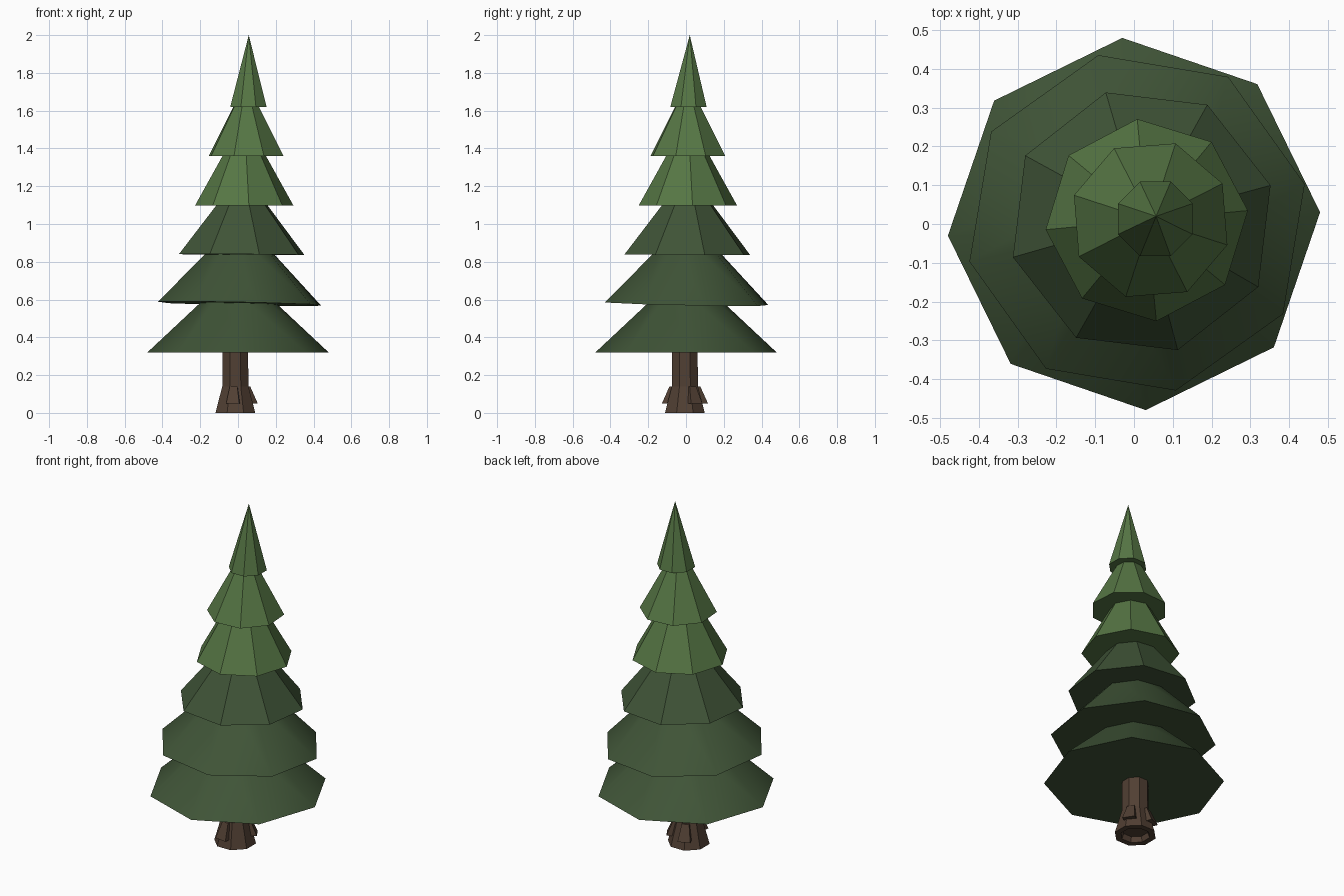
import bpy, bmesh, math
from mathutils import Vector, Matrix

cube = bpy.data.objects.get("Cube")
if cube:
    bpy.data.objects.remove(cube, do_unlink=True)


def material(name, rgb):
    mat = bpy.data.materials.new(name)
    mat.use_nodes = True
    mat.diffuse_color = (*rgb, 1)
    mat.node_tree.nodes["Principled BSDF"].inputs["Base Color"].default_value = (*rgb, 1)
    return mat


DARK_GREEN = material("dark_green", (0.050, 0.088, 0.038))
LIGHT_GREEN = material("light_green", (0.092, 0.180, 0.058))
BARK = material("bark_brown", (0.082, 0.050, 0.033))


def finish(bm, name, mat, smooth=False):
    bmesh.ops.recalc_face_normals(bm, faces=bm.faces)
    mesh = bpy.data.meshes.new(name)
    bm.to_mesh(mesh)
    bm.free()
    mesh.materials.append(mat)
    obj = bpy.data.objects.new(name, mesh)
    bpy.context.collection.objects.link(obj)
    if smooth:
        bpy.ops.object.select_all(action="DESELECT")
        obj.select_set(True)
        bpy.context.view_layer.objects.active = obj
        bpy.ops.object.shade_smooth_by_angle(angle=math.radians(40))
    return obj


def tier(name, mat, base, radius, top_radius, height, turn, tilt=0, smooth=False, lean=(0, 0)):
    """Eight-sided skirt of foliage, closed underneath, leaning by a small offset."""
    bm = bmesh.new()
    bmesh.ops.create_cone(bm, cap_ends=True, segments=8, radius1=radius,
                          radius2=top_radius, depth=height)
    bmesh.ops.translate(bm, verts=bm.verts, vec=(0, 0, height / 2))
    # The cone's first vertex is brought to +x before turning
    first = min((math.atan2(v.co.y, v.co.x) % (math.pi / 4) for v in bm.verts if v.co.z < height / 2))
    spin = Matrix.Rotation(math.radians(turn) - first, 3, "Z")
    bmesh.ops.rotate(bm, verts=bm.verts, matrix=spin)
    for v in bm.verts:
        k = v.co.z / height
        v.co.x += lean[0] * k
        v.co.y += lean[1] * k
    obj = finish(bm, name, mat, smooth)
    obj.location = base
    obj.rotation_euler = (-tilt, tilt, 0)
    return obj


# Foliage, bottom to top
tier("foliage_lowest", DARK_GREEN, (0, 0, 0.32), 0.481, 0.16, 0.30, 3.6, smooth=True)
tier("foliage_low", DARK_GREEN, (0.008, 0.003, 0.578), 0.444, 0.14, 0.31, 13, 0.02, True)
tier("foliage_middle", DARK_GREEN, (0.02, 0.007, 0.838), 0.345, 0.11, 0.30, 15.6, 0.007)
tier("foliage_upper_middle", LIGHT_GREEN, (0.033, 0.01, 1.097), 0.262, 0.095, 0.30, 5.4)
tier("foliage_upper", LIGHT_GREEN, (0.043, 0.01, 1.36), 0.208, 0.055, 0.29, 27)
tier("foliage_tip", LIGHT_GREEN, (0.055, 0.013, 1.62), 0.104, 0, 0.38, 22.5, lean=(0.002, 0.007))

# Trunk with a flared foot and a recessed underside: (height, radius) rings
bm = bmesh.new()
centre = Vector((-0.014, -0.006, 0))
profile = [(0.03, 0.07), (0, 0.08), (0, 0.114), (0.14, 0.075), (0.4, 0.072)]
rings = []
for z, r in profile:
    rings.append([bm.verts.new(centre + Vector((r * math.cos(a), r * math.sin(a), z)))
                  for a in (math.tau * (i + 0.5) / 8 for i in range(8))])
for low, high in zip(rings, rings[1:]):
    for i in range(8):
        j = (i + 1) % 8
        bm.faces.new((low[i], low[j], high[j], high[i]))
bm.faces.new(rings[0])
bm.faces.new(rings[-1])
finish(bm, "trunk", BARK)


def bark_flap(name, angle):
    """Tapered slab that leans out from the trunk above its foot."""
    bm = bmesh.new()
    bmesh.ops.create_cube(bm, size=1)
    for v in bm.verts:
        upper, outer = v.co.z > 0, v.co.x > 0
        v.co.y *= 0.04 if upper else 0.07
        v.co.x = (0.08 if upper else 0.118) if outer else 0.05
        v.co.z = 0.14 if upper else 0.05
    bmesh.ops.rotate(bm, verts=bm.verts, matrix=Matrix.Rotation(math.radians(angle), 3, "Z"))
    bmesh.ops.translate(bm, verts=bm.verts, vec=centre)
    finish(bm, name, BARK)


# Bark flaps around the foot
for side, angle in (("front", -97), ("left", 32), ("back", 112)):
    bark_flap("bark_flap_" + side, angle)
